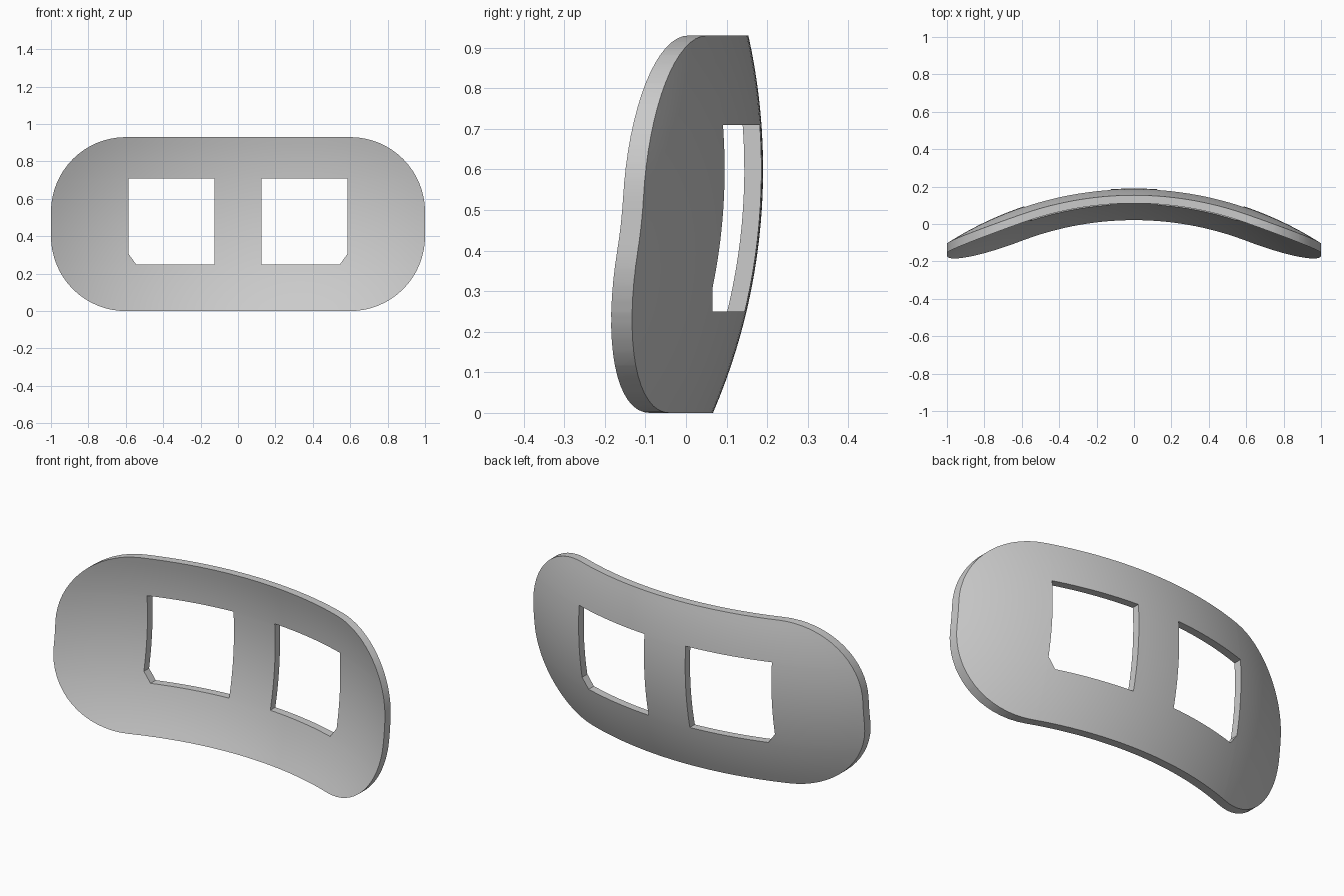
import bpy, bmesh, math
from mathutils import Vector

if "Cube" in bpy.data.objects:
    bpy.data.objects.remove(bpy.data.objects["Cube"])

HEIGHT, HALF_W = 0.93, 1.0
CORNER_R, STEPS = 0.40, 16
WIN_X0, WIN_X1, WIN_Z0, WIN_Z1 = 0.125, 0.585, 0.25, 0.71
R_VERT, R_HORIZ, THICK = 1.52, 1.853, 0.042
CREST_Y, CREST_Z = 0.19, 0.60


def bowed_y(x, z, inset):
    """Doubly curved surface: an upright arc swept round a vertical axis."""
    ring = R_HORIZ - R_VERT + math.sqrt((R_VERT - inset) ** 2 - (z - CREST_Z) ** 2)
    return CREST_Y - R_HORIZ + math.sqrt(ring ** 2 - x ** 2)


def cut(bm, point, normal, faces=None, trim=False):
    faces = list(bm.faces) if faces is None else faces
    edges = {e for f in faces for e in f.edges}
    verts = {v for f in faces for v in f.verts}
    bmesh.ops.bisect_plane(bm, geom=list(verts) + list(edges) + faces, dist=1e-5,
                           plane_co=point, plane_no=normal, clear_outer=trim)


def in_window(f):
    c = f.calc_center_median()
    return WIN_X0 < abs(c.x) < WIN_X1 and WIN_Z0 < c.z < WIN_Z1


# Flat sheet in the upright plane
bm = bmesh.new()
NX, NZ = 48, 24
grid = [[bm.verts.new((-HALF_W + 2 * HALF_W * i / NX, 0, HEIGHT * j / NZ))
         for j in range(NZ + 1)] for i in range(NX + 1)]
for i in range(NX):
    for j in range(NZ):
        bm.faces.new((grid[i][j], grid[i + 1][j], grid[i + 1][j + 1], grid[i][j + 1]))

# Round the four corners
apothem = CORNER_R * math.cos(math.pi / 4 / STEPS)
for sx in (-1, 1):
    for sz in (-1, 1):
        centre = Vector((sx * (HALF_W - CORNER_R), 0,
                         CORNER_R if sz < 0 else HEIGHT - CORNER_R))
        for k in range(STEPS):
            a = (k + 0.5) * math.pi / 2 / STEPS
            n = Vector((sx * math.cos(a), 0, sz * math.sin(a)))
            cut(bm, centre + n * apothem, n, trim=True)

# Two window openings, each with a clipped lower outer corner
for s in (-1, 1):
    for x in (WIN_X0, WIN_X1):
        cut(bm, (s * x, 0, 0), (1, 0, 0))
for z in (WIN_Z0, WIN_Z1):
    cut(bm, (0, 0, z), (0, 0, 1))
for s in (-1, 1):
    point, normal = Vector((s * WIN_X1, 0, 0.305)), Vector((s * 0.055, 0, -0.04))
    cut(bm, point, normal, [f for f in bm.faces
                            if in_window(f) and f.calc_center_median().x * s > 0])
    opening = [f for f in bm.faces if in_window(f) and f.calc_center_median().x * s > 0
               and (f.calc_center_median() - point).dot(normal) < 0]
    bmesh.ops.delete(bm, geom=opening, context='FACES')

# Bend into front and back skins joined by rim walls
front = list(bm.verts)
rim = [e for e in bm.edges if e.is_boundary]
twin = bmesh.ops.duplicate(bm, geom=front + list(bm.edges) + list(bm.faces))["vert_map"]
for e in rim:
    a, b = e.verts
    bm.faces.new((a, b, twin[b], twin[a]))
for v in front:
    w = twin[v]
    x, z = v.co.x, v.co.z
    v.co.y = bowed_y(x, z, THICK)
    w.co.y = bowed_y(x, z, 0)
bmesh.ops.recalc_face_normals(bm, faces=list(bm.faces))

mesh = bpy.data.meshes.new("curved_plate")
bm.to_mesh(mesh)
bm.free()
plate = bpy.data.objects.new("curved_plate", mesh)
bpy.context.collection.objects.link(plate)

grey = bpy.data.materials.new("light_grey")
grey.diffuse_color = (0.6, 0.6, 0.6, 1)
grey.use_nodes = True
grey.node_tree.nodes["Principled BSDF"].inputs["Base Color"].default_value = grey.diffuse_color
mesh.materials.append(grey)

bpy.context.view_layer.objects.active = plate
plate.select_set(True)
bpy.ops.object.shade_smooth_by_angle(angle=math.radians(30))
